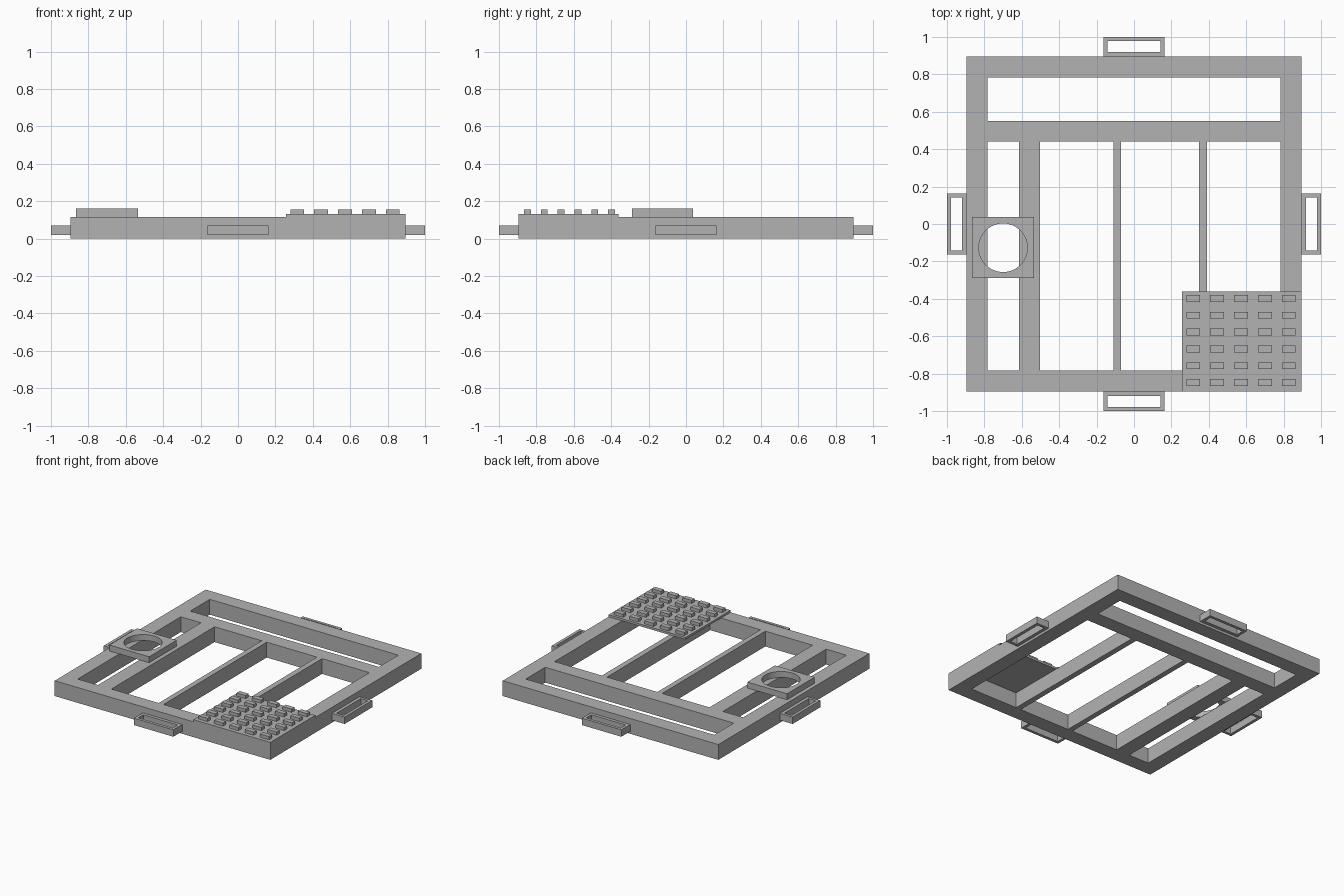
import bpy, bmesh, math

if "Cube" in bpy.data.objects:
    bpy.data.objects.remove(bpy.data.objects["Cube"], do_unlink=True)

GREY = (0.45, 0.45, 0.45, 1)
grey = bpy.data.materials.new("plain grey")
grey.use_nodes = True
grey.diffuse_color = GREY
grey.node_tree.nodes["Principled BSDF"].inputs["Base Color"].default_value = GREY


def rect(x0, x1, y0, y1):
    return [(x0, y0), (x1, y0), (x1, y1), (x0, y1)]


def circle(cx, cy, r, n=64):
    return [(cx + r * math.cos(math.tau * i / n), cy + r * math.sin(math.tau * i / n))
            for i in range(n)]


def plate(name, outlines, z0, z1):
    """Extruded flat shape; outlines inside the first one become holes."""
    curve = bpy.data.curves.new(name, 'CURVE')
    curve.dimensions = '2D'
    curve.fill_mode = 'BOTH'
    curve.extrude = (z1 - z0) / 2
    for pts in outlines:
        spline = curve.splines.new('POLY')
        spline.points.add(len(pts) - 1)
        for point, (x, y) in zip(spline.points, pts):
            point.co = (x, y, 0, 1)
        spline.use_cyclic_u = True
    temp = bpy.data.objects.new(name + " outline", curve)
    bpy.context.collection.objects.link(temp)
    graph = bpy.context.evaluated_depsgraph_get()
    mesh = bpy.data.meshes.new_from_object(temp.evaluated_get(graph))
    bpy.data.objects.remove(temp, do_unlink=True)
    bpy.data.curves.remove(curve)

    bm = bmesh.new()
    bm.from_mesh(mesh)
    bmesh.ops.remove_doubles(bm, verts=bm.verts, dist=0.0005)
    bmesh.ops.translate(bm, verts=bm.verts, vec=(0, 0, (z0 + z1) / 2))
    bmesh.ops.recalc_face_normals(bm, faces=bm.faces)
    for f in bm.faces:
        f.smooth = False
    bm.to_mesh(mesh)
    bm.free()
    mesh.name = name
    mesh.materials.clear()
    mesh.materials.append(grey)
    obj = bpy.data.objects.new(name, mesh)
    bpy.context.collection.objects.link(obj)
    return obj


# Main frame with its rear slot and four bays
E, I, TOP = 0.895, 0.783, 0.115
bays = [(-I, -0.615), (-0.503, -0.11), (-0.07, 0.348), (0.39, I)]
plate("frame", [rect(-E, E, -E, E), rect(-I, I, 0.552, I)]
      + [rect(a, b, -I, 0.44) for a, b in bays], 0, TOP)

# Square collar with a round opening
collar = plate("round_holder", [rect(-0.865, -0.535, -0.29, 0.037),
                                circle(-0.7, -0.127, 0.13)], TOP, 0.16)
bpy.ops.object.select_all(action='DESELECT')
collar.select_set(True)
bpy.context.view_layer.objects.active = collar
bpy.ops.object.shade_smooth_by_angle(angle=math.radians(30))

# Keypad board and its keys
plate("key_board", [rect(0.256, E, -E, -0.36)], TOP, 0.131)
for col in range(5):
    for row in range(6):
        x, y = 0.317 + col * 0.1275, -0.398 - row * 0.09
        plate(f"key_{col + 1}_{row + 1}",
              [rect(x - 0.037, x + 0.037, y - 0.018, y + 0.018)], 0.131, 0.155)

# Handle loop on each side
for i, side in enumerate(("left", "back", "right", "front")):
    handle = plate(side + "_handle", [rect(E, 1, -0.164, 0.164),
                                      rect(0.919, 0.978, -0.143, 0.143)], 0.018, 0.07)
    handle.rotation_euler.z = i * math.pi / 2
